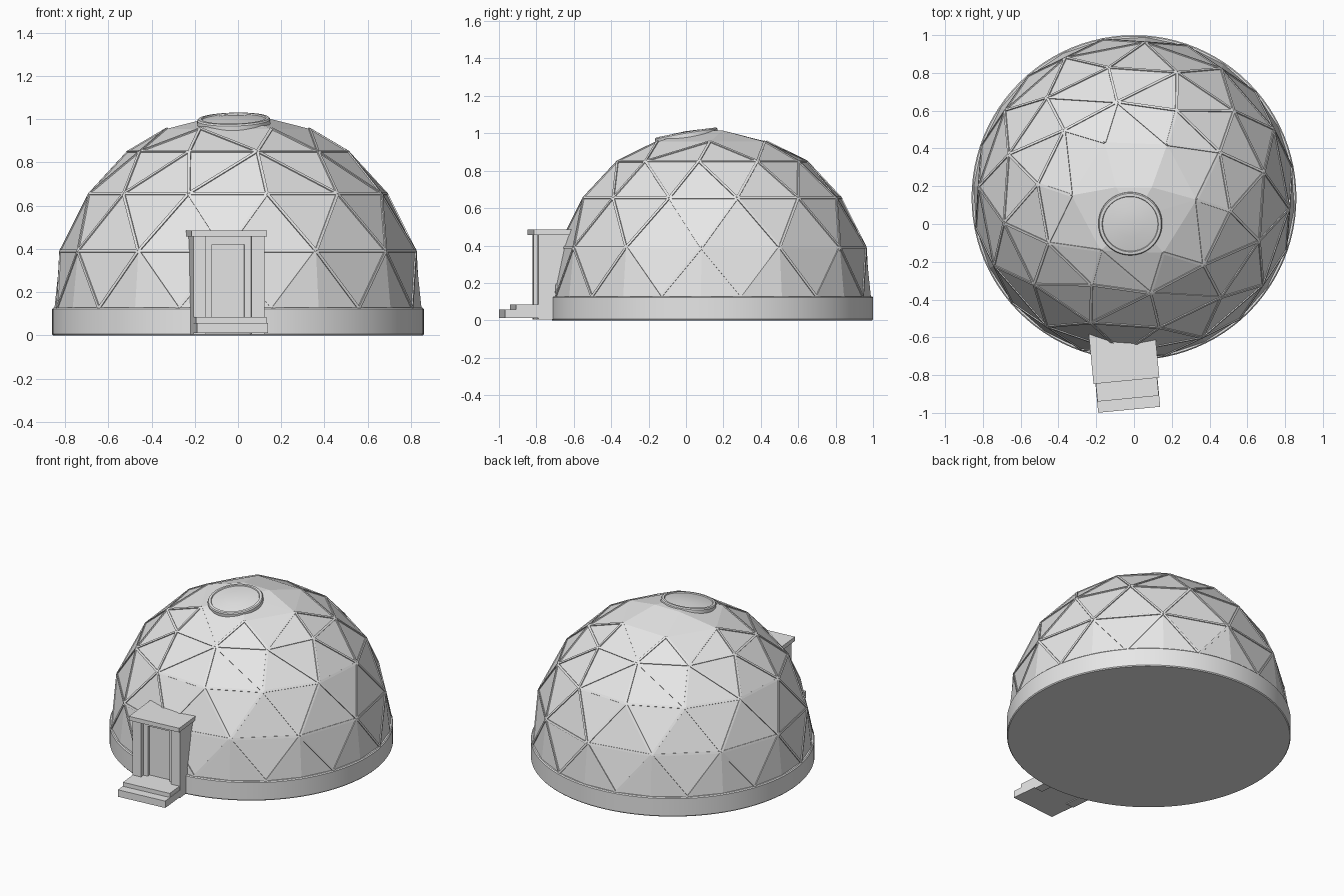
import bpy, bmesh, math
from mathutils import Vector, Matrix

if "Cube" in bpy.data.objects:
    bpy.data.objects.remove(bpy.data.objects["Cube"])

grey = bpy.data.materials.new("plain_grey")
grey.diffuse_color = (0.8, 0.8, 0.8, 1)
grey.use_nodes = True
grey.node_tree.nodes["Principled BSDF"].inputs["Base Color"].default_value = grey.diffuse_color

CENTRE = Vector((0, 0.14, 0.17))   # centre of the dome sphere
R = 0.852


def finish(name, bm):
    bmesh.ops.recalc_face_normals(bm, faces=bm.faces)
    me = bpy.data.meshes.new(name)
    bm.to_mesh(me)
    bm.free()
    me.materials.append(grey)
    ob = bpy.data.objects.new(name, me)
    bpy.context.collection.objects.link(ob)
    return ob


def smooth(ob, angle=35):
    bpy.ops.object.select_all(action='DESELECT')
    ob.select_set(True)
    bpy.context.view_layer.objects.active = ob
    bpy.ops.object.shade_smooth_by_angle(angle=math.radians(angle))


def lathe(name, profile, matrix, n=72):
    """Revolve an (r, z) profile around the local z axis."""
    bm = bmesh.new()
    vs = [bm.verts.new((r, 0, z)) for r, z in profile]
    es = [bm.edges.new(p) for p in zip(vs, vs[1:])]
    bmesh.ops.spin(bm, geom=vs + es, cent=(0, 0, 0), axis=(0, 0, 1),
                   angle=math.tau, steps=n, use_duplicate=False)
    bmesh.ops.remove_doubles(bm, verts=bm.verts, dist=1e-5)
    bmesh.ops.transform(bm, matrix=matrix, verts=bm.verts)
    ob = finish(name, bm)
    smooth(ob)
    return ob


# Round plinth
lathe("base_ring", [(0, 0), (0.855, 0), (0.86, 0.006), (0.86, 0.122),
                    (0.854, 0.128), (0, 0.128)],
      Matrix.Translation((0, 0.14, 0)), 96)

# Faceted dome: staggered rings on a sphere, wrapped in triangles
bm = bmesh.new()
rings = [(0.125, 24, 11), (0.39, 12, -4), (0.655, 12, 11),
         (0.85, 10, 10), (0.955, 6, 28), (1.015, 3, 0)]
for z, n, offset in rings:
    r = math.sqrt(R * R - (z - CENTRE.z) ** 2)
    for i in range(n):
        a = math.radians(offset + 360 * i / n)
        bm.verts.new((r * math.sin(a), CENTRE.y - r * math.cos(a), z))
bm.verts.ensure_lookup_table()
bm.verts.index_update()
minor = {tuple(round(c, 4) for c in bm.verts[i].co) for i in range(1, 24, 2)}
bmesh.ops.convex_hull(bm, input=bm.verts)

# Collect the panel seams that carry a strut
seams = []
for e in bm.edges:
    a, b = (v.co.copy() for v in e.verts)
    lo, hi = min(a.z, b.z), max(a.z, b.z)
    fan = any(tuple(round(c, 4) for c in p) in minor for p in (a, b))
    if hi > 0.2 and lo < 0.9 and not fan:
        seams.append((a, b))
finish("dome_shell", bm)

# Thin struts along the seams
bm = bmesh.new()
for a, b in seams:
    d = b - a
    mid = (a + b) / 2
    out = (mid - CENTRE).normalized()
    x = d.normalized()
    y = out.cross(x).normalized()
    rot = Matrix((x, y, x.cross(y))).transposed().to_4x4()
    m = Matrix.Translation(mid) @ rot @ Matrix.Diagonal((d.length, 0.014, 0.010, 1))
    bmesh.ops.create_cube(bm, size=1, matrix=m)
finish("seam_struts", bm)

# Tilted round skylight with a raised rim
axis = Vector((-0.02, -0.14, 0.83)).normalized()
tilt = axis.to_track_quat('Z', 'Y').to_matrix().to_4x4()
lathe("skylight", [(0, 0.853), (0.07, 0.850), (0.146, 0.840), (0.149, 0.846),
                   (0.164, 0.845), (0.169, 0.838), (0.169, 0.79), (0, 0.79)],
      Matrix.Translation(CENTRE) @ tilt)

# Entrance: local x across, local y into the dome, origin at the roof front
entry = Matrix.Translation((-0.04, -0.83, 0)) @ Matrix.Rotation(math.radians(5.5), 4, 'Z')


def box(name, x, y, z):
    bm = bmesh.new()
    c = [(p[0] + p[1]) / 2 for p in (x, y, z)]
    s = [p[1] - p[0] for p in (x, y, z)]
    m = entry @ Matrix.Translation(c) @ Matrix.Diagonal((*s, 1))
    bmesh.ops.create_cube(bm, size=1, matrix=m)
    return finish(name, bm)


box("porch_roof", (-0.175, 0.175), (0, 0.3), (0.457, 0.485))
for side, s in (("left", -1), ("right", 1)):
    box(side + "_porch_wall", sorted((s * 0.105, s * 0.165)), (0.025, 0.3), (0.005, 0.457))
    box(side + "_door_jamb", sorted((s * 0.075, s * 0.105)), (0.055, 0.15), (0.06, 0.457))
box("door_lintel", (-0.105, 0.105), (0.055, 0.15), (0.42, 0.457))
box("door_panel", (-0.076, 0.076), (0.075, 0.15), (0.06, 0.421))
box("porch_floor", (-0.105, 0.105), (0.02, 0.3), (0.01, 0.085))

# Two entrance steps
box("lower_step", (-0.165, 0.165), (-0.154, 0.03), (0.012, 0.058))
box("upper_step", (-0.163, 0.163), (-0.095, 0.03), (0.058, 0.085))
